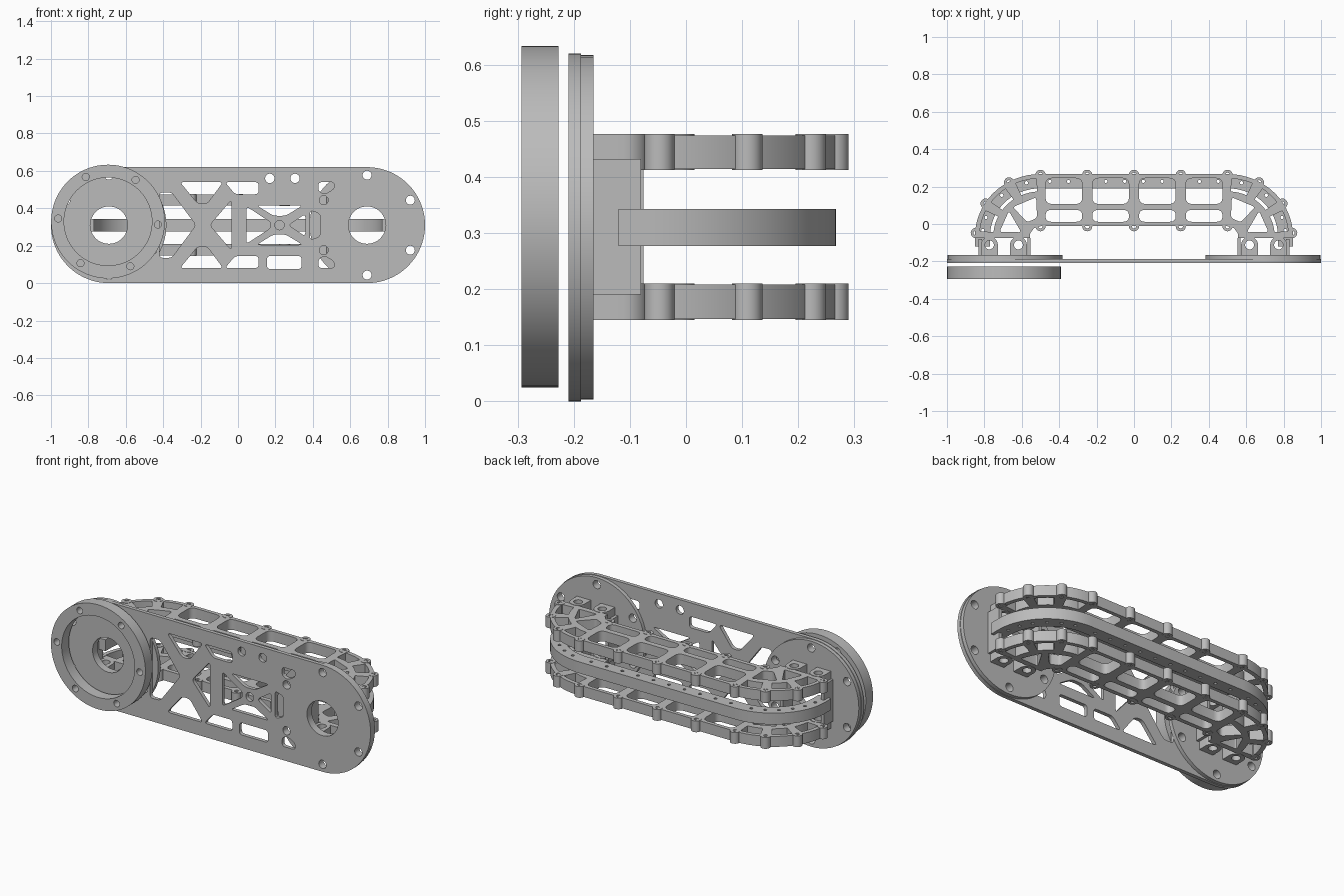
import bpy, math
from mathutils import Vector

cube = bpy.data.objects.get("Cube")
if cube:
    bpy.data.objects.remove(cube)

grey = bpy.data.materials.new("grey")
grey.use_nodes = True
COLOUR = (0.5, 0.5, 0.5, 1)
grey.diffuse_color = COLOUR
grey.node_tree.nodes["Principled BSDF"].inputs["Base Color"].default_value = COLOUR


def circle(x, y, r, n=32):
    return [(x + r * math.cos(math.tau * i / n), y + r * math.sin(math.tau * i / n)) for i in range(n)]


def rounded(points, r=0.02, steps=4):
    """Round every corner of a polygon."""
    out, pts = [], [Vector(p) for p in points]
    for i, p in enumerate(pts):
        a, b = pts[i - 1] - p, pts[(i + 1) % len(pts)] - p
        start = p + a.normalized() * min(r, a.length * 0.45)
        end = p + b.normalized() * min(r, b.length * 0.45)
        for k in range(steps + 1):
            t = k / steps
            out.append(tuple(start * (1 - t) ** 2 + p * 2 * t * (1 - t) + end * t * t))
    return out


def mirrored(points, axis):
    return [(-x, y) if axis == 0 else (x, -y) for x, y in points]


def extrude(name, contours, low, high, upright=False, base=0.0):
    """Extrude an outline with holes along z, or along y when upright."""
    curve = bpy.data.curves.new(name, 'CURVE')
    curve.dimensions, curve.fill_mode = '2D', 'BOTH'
    curve.extrude = (high - low) / 2
    for pts in contours:
        s = curve.splines.new('POLY')
        s.points.add(len(pts) - 1)
        for sp, (x, y) in zip(s.points, pts):
            sp.co = (x, y, 0, 1)
        s.use_cyclic_u = True
    temp = bpy.data.objects.new(name, curve)
    bpy.context.collection.objects.link(temp)
    deps = bpy.context.evaluated_depsgraph_get()
    mesh = bpy.data.meshes.new_from_object(temp.evaluated_get(deps))
    bpy.data.objects.remove(temp)
    mesh.materials.clear()
    mesh.materials.append(grey)
    ob = bpy.data.objects.new(name, mesh)
    bpy.context.collection.objects.link(ob)
    mid = (low + high) / 2
    if upright:
        ob.rotation_euler.x = math.pi / 2
        ob.location = (0, mid, base)
    else:
        ob.location = (0, 0, mid)
    bpy.ops.object.select_all(action='DESELECT')
    ob.select_set(True)
    bpy.context.view_layer.objects.active = ob
    bpy.ops.object.mode_set(mode='EDIT')
    bpy.ops.mesh.select_all(action='SELECT')
    bpy.ops.mesh.remove_doubles(threshold=0.0001)
    bpy.ops.mesh.normals_make_consistent(inside=False)
    bpy.ops.object.mode_set(mode='OBJECT')
    bpy.ops.object.shade_smooth_by_angle(angle=math.radians(30))
    return ob


def bolt_circle(x, y, radius, hole, start):
    return [circle(x + radius * math.cos(a), y + radius * math.sin(a), hole, 20)
            for a in (math.radians(start + 60 * k) for k in range(6))]


# Long face plate with truss cut-outs
MID, END, R = 0.31, 0.69, 0.31
outline = [(s * END + R * math.cos(a), R * math.sin(a))
           for s, first in ((1, -90), (-1, 90))
           for a in (math.radians(first + 180 * k / 40) for k in range(41))]
cuts = [
    [(-.42, .175), (-.355, .175), (-.225, 0), (-.355, -.175), (-.42, -.175)],
    [(-.15, 0), (-.035, .135), (-.035, -.135)],
    [(.045, .1), (.045, -.1), (.175, -.015), (.175, .015)],
    [(.27, 0), (.36, .06), (.36, -.06)],
    [(.385, .08), (.44, .06), (.44, -.06), (.385, -.08)],
    [(.155, -.165), (.34, -.165), (.34, -.235), (.155, -.235)],
]
for shape in (
    [(-.31, .23), (-.08, .23), (-.165, .115), (-.215, .115)],
    [(-.07, .23), (.11, .23), (.11, .165), (-.015, .165)],
    [(.1, .105), (.345, .105), (.255, .05), (.19, .05)],
    [(.43, .23), (.515, .23), (.515, .195), (.465, .165), (.43, .18)],
):
    cuts += [shape, mirrored(shape, 1)]
holes = [rounded(c) for c in cuts]
holes += [circle(.222, 0, .025), circle(.17, .25, .025), circle(.305, .25, .025)]
end_holes = {s: [circle(s * END, 0, .1, 48)] + bolt_circle(s * END, 0, .267, .024, 30) for s in (-1, 1)}
extrude("face_plate", [outline] + holes + end_holes[-1] + end_holes[1], -.209, -.187, True, MID)

# End discs behind the plate, and the loose ring in front
for side, s in (("right", -1), ("left", 1)):
    extrude(side + "_end_disc", [circle(s * END, 0, .307, 80)] + end_holes[s], -.187, -.165, True, MID)
extrude("front_ring", [circle(-.695, 0, .304, 96), circle(-.695, 0, .235, 96)]
        + bolt_circle(-.695, 0, .267, .019, -3.5), -.293, -.227, True, .329)


# Arched rails: quarter ellipses joined by a straight truss
def arc(deg, k=1.0, s=1):
    a = math.radians(deg)
    return (s * (.5 + .35 * k * math.cos(a)), -.065 + .332 * k * math.sin(a))


def arch(k, steps=24):
    return ([arc(90 * i / steps, k) for i in range(steps + 1)]
            + [arc(90 - 90 * i / steps, k, -1) for i in range(steps + 1)])


def sector(a, b, k0, k1):
    n = 6
    angles = [a + (b - a) * i / n for i in range(n + 1)]
    return [arc(t, k1) for t in angles] + [arc(t, k0) for t in reversed(angles)]


inner = [(-.555, -.075), (-.555, -.05), (-.535, -.022), (-.5, -.012)]
rail = arch(1.0) + [(-.85, -.075)] + inner + mirrored(inner, 0)[::-1] + [(.85, -.075)]
windows = []
for i in range(4):
    c, w = -.375 + .25 * i, .098
    windows.append(rounded([(c - w, .245), (c + w, .245), (c + w, .107), (c - w, .107)], .035))
    windows.append(rounded([(c - w, .012), (c + w, .012), (c + w, .075), (c - w, .075)], .03))
arc_windows = [sector(5, 26, .72, .93), sector(36, 55, .72, .93), sector(66, 86, .72, .93),
               rounded([arc(12, .3), arc(6, .63), arc(40, .63)], .015),
               rounded([arc(48, .3), arc(48, .63), arc(84, .63), arc(80, .3)], .015)]
for w in arc_windows:
    windows += [w, mirrored(w, 0)]

boss_spots = [(x * .25, y) for x in range(-2, 3) for y in (.263, -.012)]
boss_spots += [arc(t, .99, s) for t in (3, 32, 61) for s in (-1, 1)]
for level, low, high in (("lower", .145, .21), ("upper", .412, .476)):
    extrude(level + "_rail", [rail] + windows, low + .002, high - .002)
    for i, (x, y) in enumerate(boss_spots):
        extrude(f"{level}_rail_boss_{i}", [circle(x, y, .027, 20), circle(x, y, .012, 12)], low, high)
    # Mounting eyes standing on the end discs
    for s in (-1, 1):
        for place, x in (("outer", .773), ("inner", .618)):
            c = s * x
            eye = [(c + .045 * math.cos(a), -.112 + .045 * math.sin(a))
                   for a in (math.pi * k / 16 for k in range(17))]
            eye += [(c - .045, -.165), (c + .045, -.165)]
            extrude(f"{level}_{place}_eye", [eye, circle(c, -.112, .024, 20)], low, high)

# Plain middle band with a row of pin holes
band_in, feet = arch(.77)[::-1], (-.12,)
band = arch(1.0) + [(-.85, -.12), (-.77, -.12)] + band_in + [(.77, -.12), (.85, -.12)]
pins = [circle(-.45 + .1 * i, .228, .009, 10) for i in range(10)]
pins += [circle(*arc(t, .885, s), .009, 10) for t in range(6, 90, 14) for s in (-1, 1)]
extrude("middle_band", [band] + pins, .277, .343)

# Upright walls tying the rails together at each foot
for side, s in (("right", -1), ("left", 1)):
    for place, x0, x1, top in (("outer", .812, .832, -.08), ("inner", .553, .57, -.076)):
        wall = [(s * x0, -.165), (s * x1, -.165), (s * x1, top), (s * x0, top)]
        extrude(f"{side}_{place}_wall", [wall], .19, .432)
